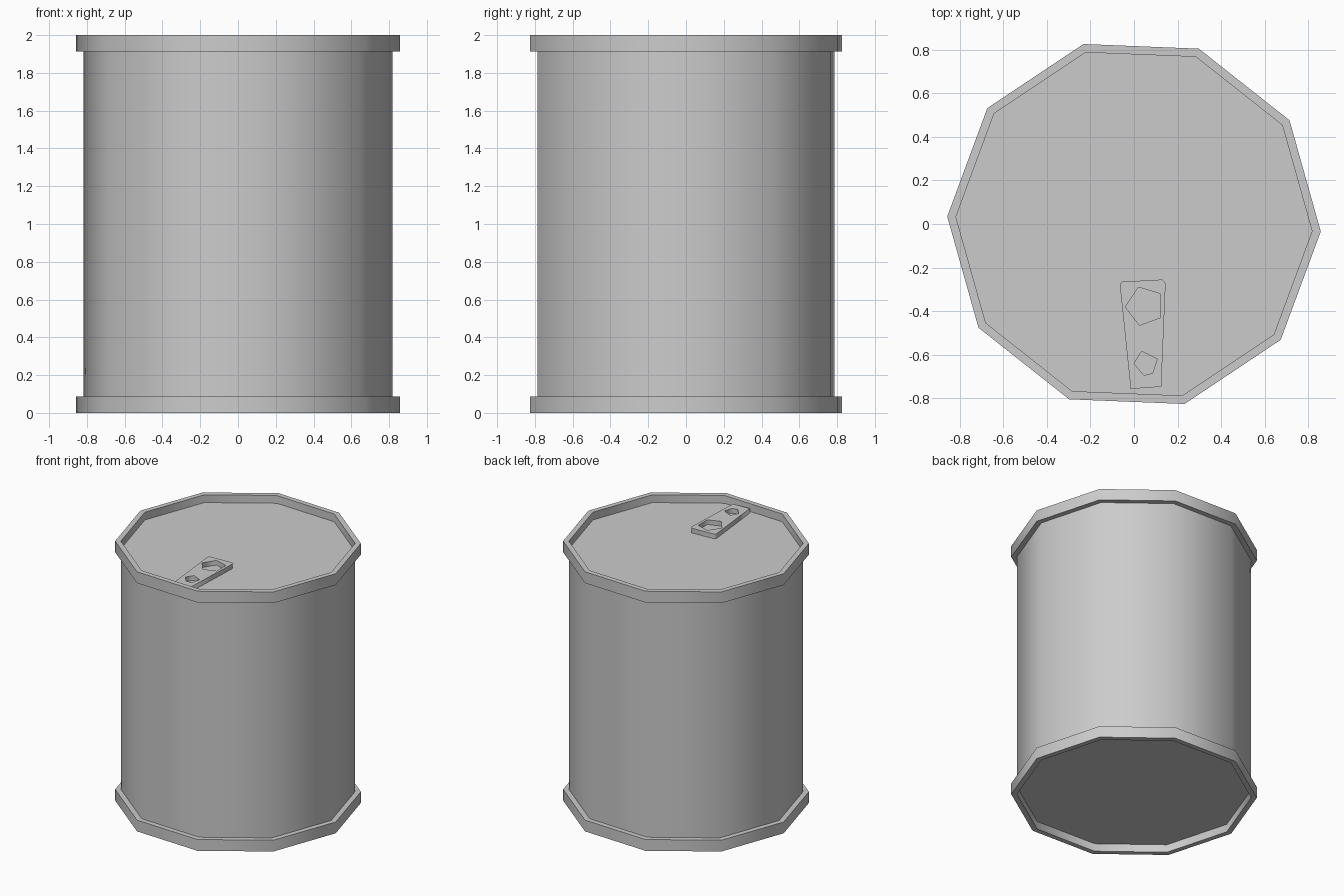
import bpy, bmesh
from math import cos, sin, radians

if "Cube" in bpy.data.objects:
    bpy.data.objects.remove(bpy.data.objects["Cube"])

SIDES, TURN = 10, radians(-2.3)
R_BODY, R_RIM, RIM_H, RECESS = 0.818, 0.858, 0.087, 0.06


def lathe(name, profile):
    """Spin an (r, z) profile into a decagonal solid, capped at both ends."""
    bm = bmesh.new()
    rings = []
    for r, z in profile:
        angles = [TURN + radians(360 / SIDES) * i for i in range(SIDES)]
        rings.append([bm.verts.new((r * cos(a), r * sin(a), z)) for a in angles])
    for lo, hi in zip(rings, rings[1:]):
        for i in range(SIDES):
            j = (i + 1) % SIDES
            bm.faces.new((lo[i], lo[j], hi[j], hi[i]))
    bm.faces.new(rings[0][::-1])
    bm.faces.new(rings[-1])
    bmesh.ops.recalc_face_normals(bm, faces=bm.faces)
    mesh = bpy.data.meshes.new(name)
    bm.to_mesh(mesh)
    bm.free()
    obj = bpy.data.objects.new(name, mesh)
    bpy.context.collection.objects.link(obj)
    return obj


def plate(name, loops, z, thickness):
    """Flat plate from an outline loop followed by hole loops."""
    curve = bpy.data.curves.new(name, 'CURVE')
    curve.dimensions = '2D'
    curve.fill_mode = 'BOTH'
    curve.extrude = thickness / 2
    for pts in loops:
        s = curve.splines.new('POLY')
        s.points.add(len(pts) - 1)
        for p, (x, y) in zip(s.points, pts):
            p.co = (x, y, 0, 1)
        s.use_cyclic_u = True
    obj = bpy.data.objects.new(name, curve)
    obj.location.z = z + thickness / 2
    bpy.context.collection.objects.link(obj)
    activate(obj)
    bpy.ops.object.convert(target='MESH')
    return bpy.context.object


def activate(obj):
    bpy.ops.object.select_all(action='DESELECT')
    obj.select_set(True)
    bpy.context.view_layer.objects.active = obj


# Can shell: lower half of the profile, mirrored for the upper half
half = [(R_BODY, RECESS), (R_BODY, 0), (R_RIM, 0), (R_RIM, RIM_H), (R_BODY, RIM_H)]
can = lathe("can_body", half + [(r, 2 - z) for r, z in reversed(half)])
activate(can)
bpy.ops.object.shade_smooth_by_angle(angle=radians(40))

# Pull tab with two pentagonal holes, lying on the recessed lid
outline = [(-0.065, -0.278), (-0.055, -0.265), (0.13, -0.255), (0.145, -0.272),
           (0.125, -0.747), (-0.015, -0.757)]
big_hole = [(0.02, -0.29), (0.12, -0.32), (0.12, -0.43), (0.025, -0.465), (-0.04, -0.38)]
small_hole = [(0.035, -0.585), (0.107, -0.62), (0.085, -0.685), (0.045, -0.694), (0.0, -0.64)]
plate("pull_tab", [outline, big_hole, small_hole], 2 - RECESS, 0.036)
